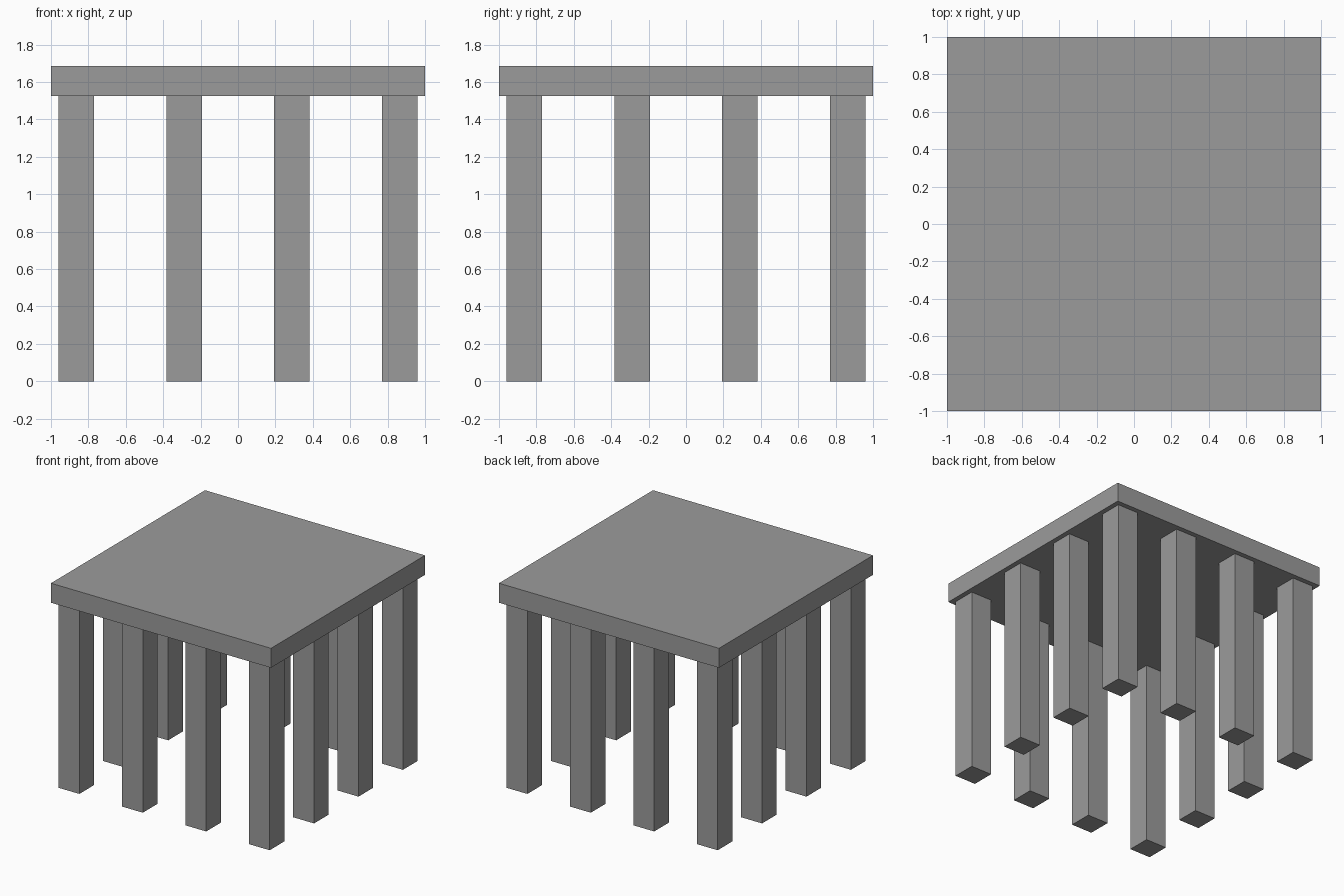
import bpy

cube = bpy.data.objects.get("Cube")
if cube:
    bpy.data.objects.remove(cube, do_unlink=True)

GREY = (0.33, 0.33, 0.33, 1)
LEG_TOP, TOP = 1.525, 1.685
LEG_WIDTH = 0.19
CORNER = 0.865  # centre of the corner legs

grey = bpy.data.materials.new("mid_grey")
grey.use_nodes = True
grey.diffuse_color = GREY
grey.node_tree.nodes["Principled BSDF"].inputs["Base Color"].default_value = GREY


def box(name, x, y, z0, z1, width):
    """Square flat-shaded block standing between two heights."""
    bpy.ops.mesh.primitive_cube_add(size=1, location=(x, y, (z0 + z1) / 2))
    obj = bpy.context.object
    obj.name = name
    obj.scale = (width, width, z1 - z0)
    bpy.ops.object.transform_apply(location=False, rotation=False, scale=True)
    obj.data.materials.append(grey)
    return obj


# Square slab
box("table_top", 0, 0, LEG_TOP, TOP, 2)

# Twelve legs around the edge, four per side, none in the middle
steps = (-1, -1 / 3, 1 / 3, 1)
for i, u in enumerate(steps):
    for j, v in enumerate(steps):
        if abs(u) == 1 or abs(v) == 1:
            box(f"leg_column_{i + 1}_row_{j + 1}", u * CORNER, v * CORNER,
                0, LEG_TOP, LEG_WIDTH)
